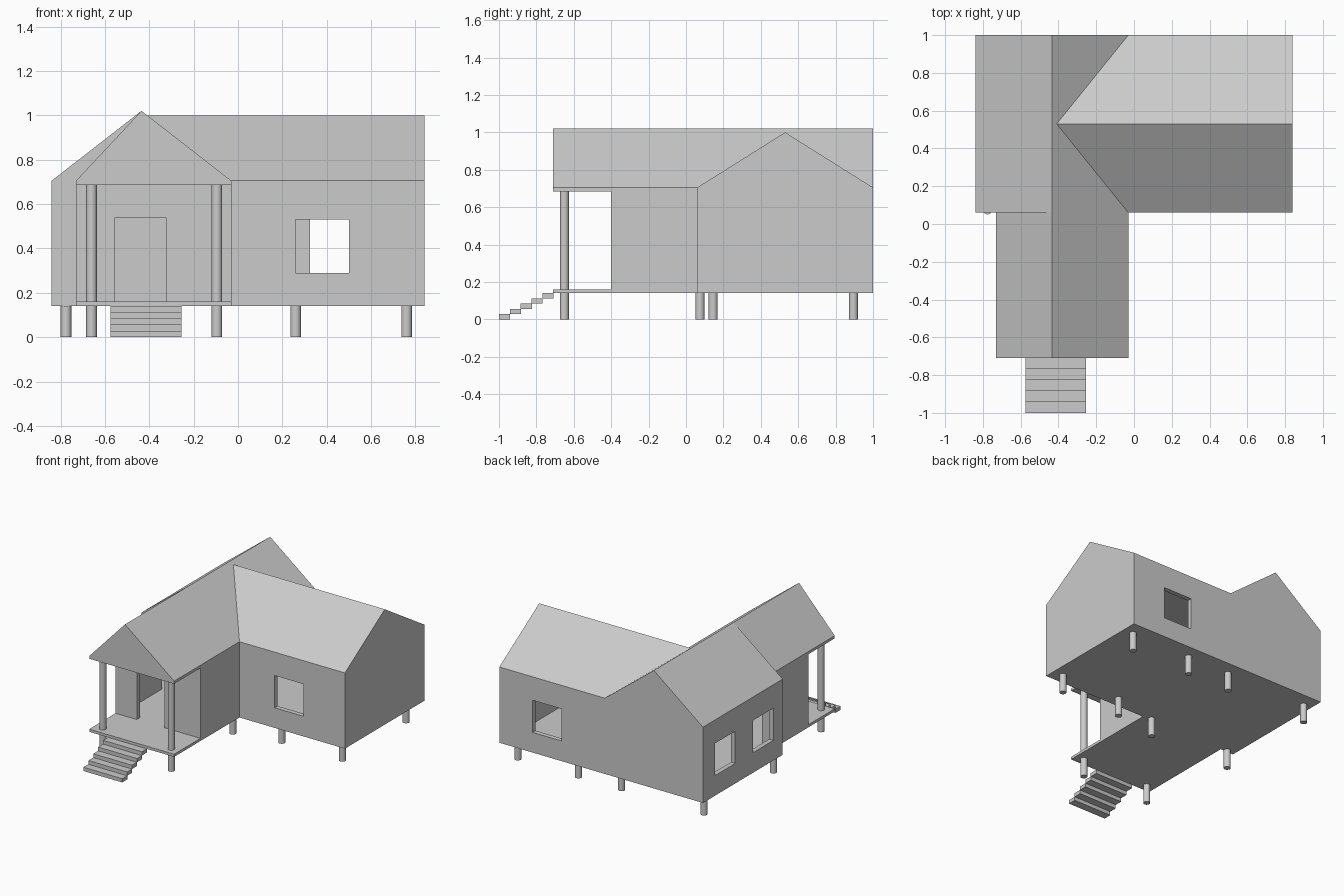
import bpy, bmesh

if "Cube" in bpy.data.objects:
    bpy.data.objects.remove(bpy.data.objects["Cube"])

BASE, FLOOR, CEIL, EAVE = 0.14, 0.16, 0.685, 0.705
WALL = 0.035


def make(name, bm):
    bmesh.ops.recalc_face_normals(bm, faces=bm.faces[:])
    me = bpy.data.meshes.new(name)
    bm.to_mesh(me)
    bm.free()
    ob = bpy.data.objects.new(name, me)
    bpy.context.collection.objects.link(ob)
    return ob


def loft(name, a, b):
    """Closed solid between two matching outlines."""
    bm = bmesh.new()
    va = [bm.verts.new(p) for p in a]
    vb = [bm.verts.new(p) for p in b]
    n = len(va)
    bm.faces.new(va)
    bm.faces.new(vb[::-1])
    for i in range(n):
        j = (i + 1) % n
        bm.faces.new((va[i], vb[i], vb[j], va[j]))
    return make(name, bm)


def prism(name, outline, z0, z1):
    return loft(name, [(x, y, z0) for x, y in outline],
                [(x, y, z1) for x, y in outline])


def box(name, x0, x1, y0, y1, z0, z1):
    return prism(name, [(x0, y0), (x1, y0), (x1, y1), (x0, y1)], z0, z1)


def footprint(t):
    """House outline moved inward by t."""
    return [(-0.84 + t, 0.06 + t), (-0.73 + t, 0.06 + t), (-0.73 + t, -0.40 + t),
            (-0.03 - t, -0.40 + t), (-0.03 - t, 0.06 + t), (0.84 - t, 0.06 + t),
            (0.84 - t, 1 - t), (-0.84 + t, 1 - t)]


def cut(target, cutter):
    mod = target.modifiers.new("cut", 'BOOLEAN')
    mod.operation = 'DIFFERENCE'
    mod.solver = 'EXACT'
    mod.object = cutter
    bpy.context.view_layer.objects.active = target
    bpy.ops.object.modifier_apply(modifier=mod.name)
    bpy.data.objects.remove(cutter)


def pillar(name, x, y, top):
    bpy.ops.mesh.primitive_cylinder_add(vertices=24, radius=0.024, depth=top,
                                        location=(x, y, top / 2))
    ob = bpy.context.object
    ob.name = name
    bpy.ops.object.shade_smooth_by_angle()


# hollow walls with floor
walls = prism("walls", footprint(0), BASE, CEIL)
cut(walls, prism("room_cutter", footprint(WALL), FLOOR, 0.8))

# door and window openings
openings = [
    (-0.555, -0.325, -0.45, -0.33, FLOOR, 0.54),   # door
    (0.26, 0.50, 0.0, 0.13, 0.29, 0.53),           # front window
    (0.325, 0.565, 0.93, 1.06, 0.29, 0.53),        # back window
    (-0.90, -0.77, 0.17, 0.41, 0.29, 0.53),        # left windows
    (-0.90, -0.77, 0.62, 0.86, 0.29, 0.53),
]
for o in openings:
    cut(walls, box("opening_cutter", *o))


# gable roofs running front to back
def gable(name, left, y0, y1):
    prof = [(left, CEIL), (-0.03, CEIL), (-0.03, EAVE), (-0.435, 1.02), (left, EAVE)]
    loft(name, [(x, y0, z) for x, z in prof], [(x, y1, z) for x, z in prof])


gable("left_roof", -0.84, 0.06, 1.0)
gable("porch_roof", -0.73, -0.71, 0.06)

# right roof, its inner end following the valleys
prof = [(0.06, CEIL, -0.03), (1.0, CEIL, -0.03), (1.0, EAVE, -0.03),
        (0.53, 1.0, -0.41), (0.06, EAVE, -0.03)]
loft("right_roof", [(v, y, z) for y, z, v in prof], [(0.84, y, z) for y, z, v in prof])

# porch deck
box("porch_deck", -0.73, -0.03, -0.71, -0.40, BASE, FLOOR)

# steps
for i in range(5):
    y = -1.0 + i * 0.058
    box(f"step_{i + 1}", -0.575, -0.255, y, y + 0.06, i * 0.028, (i + 1) * 0.028)

# porch posts and foundation pillars
for x in (-0.66, -0.095):
    pillar("porch_post", x, -0.65, CEIL)
for x, y in [(-0.775, 0.075), (-0.095, 0.075), (0.26, 0.145), (0.76, 0.145)]:
    pillar("front_pillar", x, y, BASE)
    pillar("back_pillar", x, 0.895, BASE)
